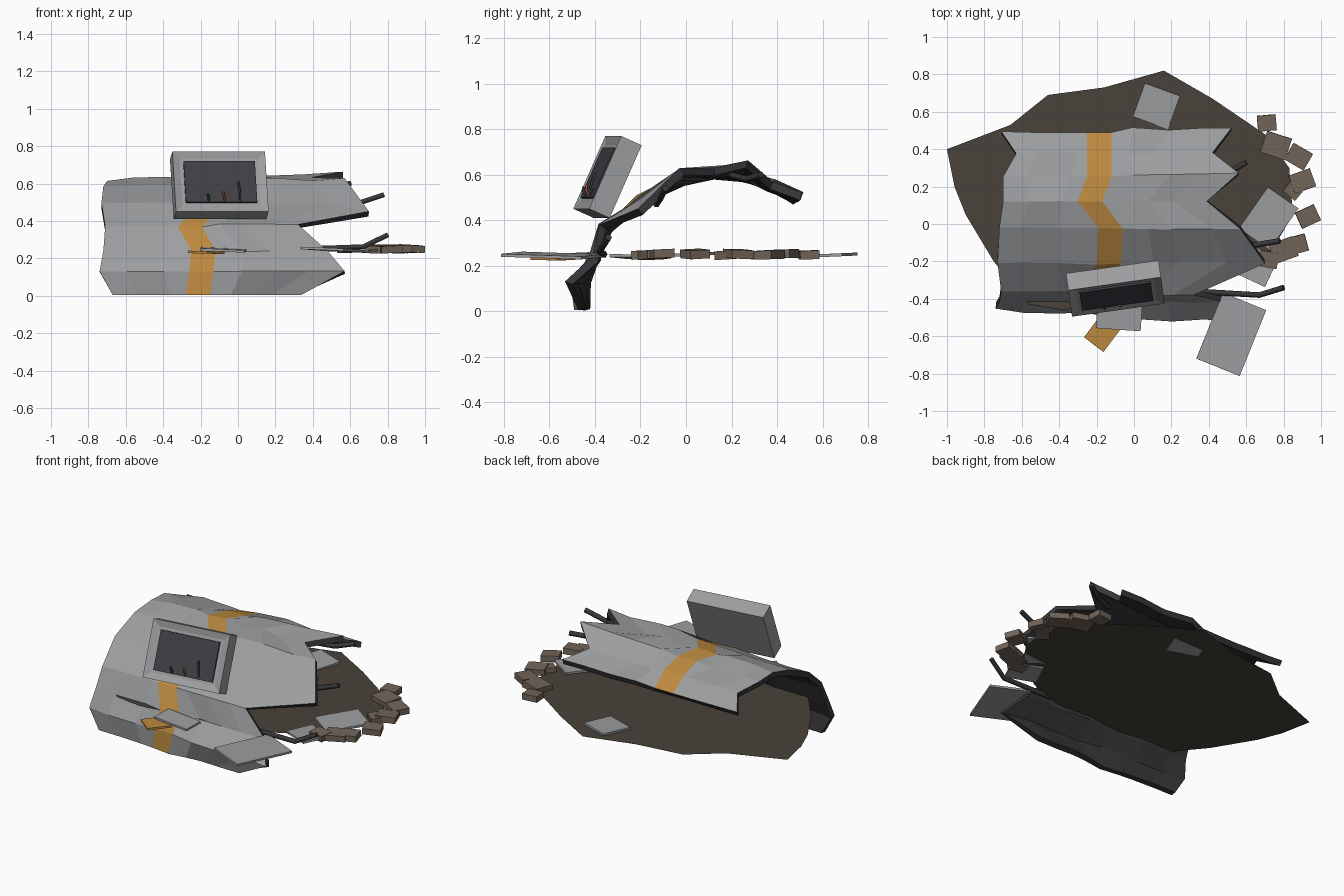
import bpy, bmesh, math, random
from mathutils import Vector, Euler

if "Cube" in bpy.data.objects:
    bpy.data.objects.remove(bpy.data.objects["Cube"])

random.seed(4)


def mat(name, c):
    m = bpy.data.materials.new(name)
    m.diffuse_color = (*c, 1)
    m.use_nodes = True
    m.node_tree.nodes["Principled BSDF"].inputs["Base Color"].default_value = m.diffuse_color
    return m


GREY = mat("hull_grey", (0.33, 0.34, 0.35))
ORANGE = mat("stripe_orange", (0.50, 0.25, 0.05))
DARK = mat("inner_dark", (0.04, 0.04, 0.045))
EARTH = mat("scorched_earth", (0.065, 0.054, 0.042))
STONE = mat("rubble_brown", (0.17, 0.13, 0.10))
GLASS = mat("screen_dark", (0.05, 0.05, 0.06))
RED = mat("wire_red", (0.35, 0.06, 0.03))


def mesh_obj(name, verts, faces, mats):
    me = bpy.data.meshes.new(name)
    me.from_pydata(verts, [], faces)
    for m in mats:
        me.materials.append(m)
    ob = bpy.data.objects.new(name, me)
    bpy.context.collection.objects.link(ob)
    return ob


def box(name, loc, size, rot, m):
    bm = bmesh.new()
    bmesh.ops.create_cube(bm, size=1)
    bmesh.ops.scale(bm, vec=size, verts=bm.verts)
    me = bpy.data.meshes.new(name)
    bm.to_mesh(me)
    bm.free()
    me.materials.append(m)
    ob = bpy.data.objects.new(name, me)
    ob.location = loc
    ob.rotation_euler = [math.radians(a) for a in rot]
    bpy.context.collection.objects.link(ob)
    return ob


def rod(name, pts, r, m):
    cu = bpy.data.curves.new(name, 'CURVE')
    cu.dimensions = '3D'
    cu.bevel_depth = r
    cu.bevel_resolution = 1
    cu.use_fill_caps = True
    sp = cu.splines.new('POLY')
    sp.points.add(len(pts) - 1)
    for p, co in zip(sp.points, pts):
        p.co = (*co, 1)
    cu.materials.append(m)
    ob = bpy.data.objects.new(name, cu)
    bpy.context.collection.objects.link(ob)


# Torn hull shell: rows of (y, z, left x, stripe x, torn right x)
rows = [(-.46, .01, -.67, -.28, .34), (-.46, .13, -.74, -.26, .57),
        (-.42, .24, -.72, -.25, .48), (-.36, .37, -.71, -.32, .32),
        (-.21, .50, -.73, -.20, .70), (-.02, .59, -.72, -.19, .57),
        (.12, .615, -.70, -.30, .39), (.25, .60, -.70, -.25, .56),
        (.38, .565, -.63, -.25, .42), (.49, .50, -.71, -.25, .52)]
verts, faces = [], []
NC = 9
for i, (y, z, xl, xs, xr) in enumerate(rows):
    sr = xs + .13
    cols = [xl, xl + .13, xl + .33, xs, sr] + [sr + (xr - sr) * f for f in (.2, .45, .72, 1)]
    out = Vector((0, y - .08, z - .12)).normalized()
    for j, x in enumerate(cols):
        t = (x + .72) / 1.3
        bulge = random.uniform(-.012, .012) + (.05 * t if i in (0, 1, 6, 7) else .015 * t)
        if j > 4:
            bulge += (.018 if i % 2 else -.018)
        p = Vector((x, y, z)) + out * bulge
        if 0 < j < NC - 1 and j not in (3, 4):
            p.x += random.uniform(-.025, .025)
        if i == 0:
            p.z = .005
        if i == 4 and j == NC - 1:
            p.z -= .05
        verts.append(p)
for i in range(len(rows) - 1):
    for j in range(NC - 1):
        a = i * NC + j
        faces.append((a, a + 1, a + 1 + NC, a + NC))
shell = mesh_obj("hull_shell", verts, faces, [GREY, ORANGE, DARK, DARK])
for k, poly in enumerate(shell.data.polygons):
    poly.material_index = 1 if k % (NC - 1) == 3 else 0
sol = shell.modifiers.new("thickness", 'SOLIDIFY')
sol.thickness = .035
sol.offset = -1
sol.material_offset = 2
sol.material_offset_rim = 2

# Scorched ground patch
outline = [(-1, .4), (-.66, .53), (-.46, .69), (-.16, .73), (.16, .82), (.42, .67), (.7, .48),
           (.83, .3), (.85, .05), (.72, -.17), (.5, -.3), (.2, -.4), (-.15, -.42), (-.38, -.46),
           (-.56, -.43), (-.75, -.2), (-.9, .05), (-.96, .2)]
mesh_obj("ground_patch", [(x, y, .24) for x, y in outline], [tuple(reversed(range(len(outline))))][::1], [EARTH]).data.flip_normals()

# Monitor housing with broken screen and wires
c, rot = Vector((-.1, -.345, .59)), Euler((math.radians(-24), 0, math.radians(8)))
deg = (-24, 0, 8)
W, H, D = .5, .35, .1


def local(x, y, z):
    return c + rot.to_matrix() @ Vector((x, y, z))


housing = box("monitor_housing", c, (W, D, H), deg, GREY)
bm = bmesh.new()
bm.from_mesh(housing.data)
bm.faces.ensure_lookup_table()
front = min(bm.faces, key=lambda f: f.calc_center_median().y)
bmesh.ops.inset_region(bm, faces=[front], thickness=.055, depth=0)
bmesh.ops.translate(bm, verts=front.verts, vec=(0, .012, 0))
bm.to_mesh(housing.data)
bm.free()
box("monitor_screen", local(0, -D / 2 + .007, 0), (.385, .012, .24), deg, GLASS)
for n, (x, h, m) in enumerate([(-.07, .03, DARK), (.015, .04, RED), (.1, .1, DARK)]):
    rod(f"monitor_wire_{n}", [local(x, -.045, -.11), local(x, -.065, -.11 + h * .4),
                              local(x - .008, -.07, -.11 + h)], .006, m)

# Hull plates lying on the ground
plates = [(.12, .63, .246, .2, .19, -20, GREY), (.72, .03, .25, .2, .27, -35, GREY),
          (.65, -.22, .24, .19, .17, -25, GREY), (.52, -.59, .245, .25, .38, -22, GREY),
          (-.08, -.5, .245, .24, .13, -4, GREY), (-.17, -.585, .232, .13, .15, -37, ORANGE)]
for n, (x, y, z, w, d, a, m) in enumerate(plates):
    box(f"loose_plate_{n}", (x, y, z), (w, d, .013),
        (random.uniform(-3, 3), random.uniform(-3, 3), a), m)

# Rubble blocks along the right rim
rubble = [(.71, .54, .1, 5), (.76, .42, .14, -18), (.88, .36, .12, -30), (.9, .23, .12, 20),
          (.86, .19, .1, 50), (.93, .04, .11, 25), (.8, -.14, .13, 20), (.87, -.11, .11, 15),
          (.72, -.19, .1, -10)]
for n, (x, y, s, a) in enumerate(rubble):
    box(f"rubble_block_{n}", (x, y, .248 + .004 * (n % 2)), (s, s * .85, .038),
        (random.uniform(-3, 3), random.uniform(-3, 3), a), STONE)

# Bent struts sticking out of the torn edge
rod("bent_strut_low", [(.33, -.36, .25), (.67, -.38, .262), (.8, -.34, .325)], .015, DARK)
rod("bent_strut_mid", [(.45, -.13, .47), (.66, -.11, .5), (.78, -.09, .54)], .015, DARK)
rod("bent_strut_top", [(.36, .2, .6), (.5, .27, .58), (.6, .33, .6)], .015, DARK)
